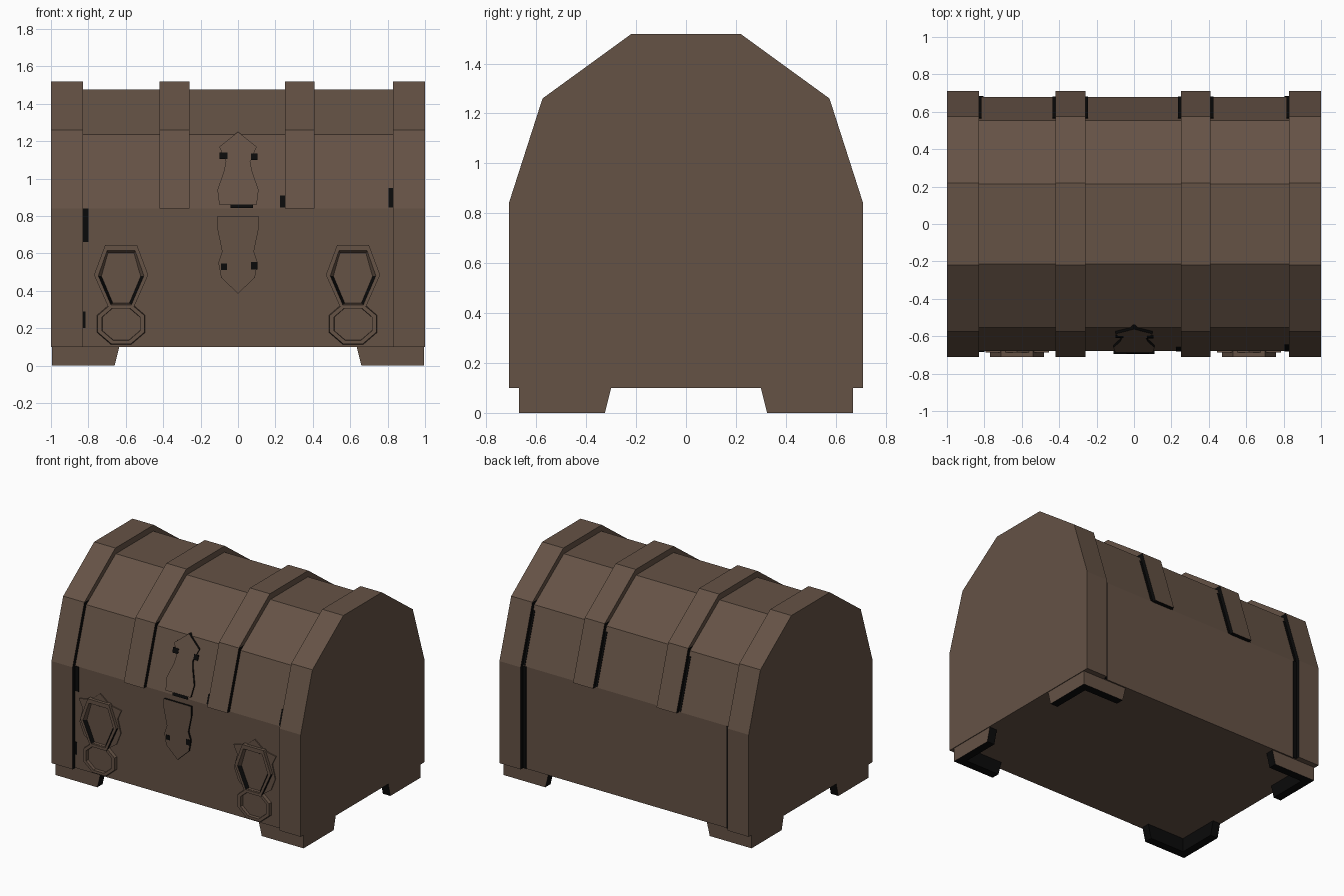
import bpy, bmesh, math

if "Cube" in bpy.data.objects:
    bpy.data.objects.remove(bpy.data.objects["Cube"])


def material(name, rgb):
    m = bpy.data.materials.new(name)
    m.diffuse_color = (*rgb, 1)
    m.use_nodes = True
    m.node_tree.nodes["Principled BSDF"].inputs["Base Color"].default_value = m.diffuse_color
    return m


brown = material("dark brown wood", (0.130, 0.085, 0.060))
black = material("black gaps", (0.003, 0.003, 0.003))


def loft(name, loops, closed=False, dark=None, cut=None):
    """Join loops of points with quads; cap the ends unless closed into a ring.
    dark(normal, centre) picks black faces; cut splits faces at a height."""
    bm = bmesh.new()
    rows = [[bm.verts.new(p) for p in lp] for lp in loops]
    n = len(rows[0])
    for a, b in list(zip(rows, rows[1:])) + ([(rows[-1], rows[0])] if closed else []):
        for i in range(n):
            j = (i + 1) % n
            bm.faces.new((a[i], a[j], b[j], b[i]))
    if not closed:
        bm.faces.new(rows[0])
        bm.faces.new(rows[-1])
    if cut:
        bmesh.ops.bisect_plane(bm, geom=bm.verts[:] + bm.edges[:] + bm.faces[:],
                               plane_co=(0, 0, cut), plane_no=(0, 0, 1))
    bmesh.ops.recalc_face_normals(bm, faces=bm.faces)
    bm.normal_update()
    for f in bm.faces:
        if dark and dark(f.normal, f.calc_center_median()):
            f.material_index = 1
    me = bpy.data.meshes.new(name)
    bm.to_mesh(me)
    bm.free()
    me.materials.append(brown)
    me.materials.append(black)
    bpy.context.collection.objects.link(bpy.data.objects.new(name, me))


def along_x(name, prof, x0, x1, **kw):
    loft(name, [[(x, y, z) for y, z in prof] for x in (x0, x1)], **kw)


def along_y(name, prof, y0, y1, **kw):
    loft(name, [[(x, y, z) for x, z in prof] for y in (y0, y1)], **kw)


def mirrored(half):
    """Half outline (first coordinate >= 0) to a full symmetric outline."""
    return half + [(-a, b) for a, b in reversed(half) if a > 1e-6]


# Body and lid panels, recessed between the bands
along_x("body_panels", mirrored([(0.68, 0.1), (0.68, 0.84)]), -0.83, 0.83)
along_x("lid_panels", mirrored([(0.68, 0.84), (0.553, 1.235), (0.215, 1.475)]), -0.83, 0.83)

# Raised end boards and lid bands; lower step sides are black
band = mirrored([(0.71, 0.84), (0.575, 1.26), (0.22, 1.518)])


def step(n, c):
    inward = abs(n.x) > 0.9 and abs(c.x) < 0.99 and c.z < 1.26
    return inward or (n.z < -0.9 and c.z > 0.5)


for side, x0, x1 in (("left", -1, -0.83), ("right", 0.83, 1)):
    along_x(side + "_body_end", mirrored([(0.71, 0.1), (0.71, 0.84)]), x0, x1, dark=step)
    along_x(side + "_lid_end", band, x0, x1, dark=step, cut=1.26)
along_x("left_lid_band", band, -0.42, -0.26, dark=step, cut=1.26)
along_x("right_lid_band", band, 0.25, 0.41, dark=step, cut=1.26)

# L-shaped corner feet, black on all but the outer faces
for sx in (-1, 1):
    for sy in (-1, 1):
        along_y("foot_front_board", [(sx * 0.995, 0), (sx * 0.66, 0), (sx * 0.635, 0.1), (sx * 0.995, 0.1)],
                sy * 0.67, sy * 0.61, dark=lambda n, c: n.y * sy < 0.5 and n.x * sx < 0.5)
        along_x("foot_side_board", [(sy * 0.67, 0), (sy * 0.325, 0), (sy * 0.30, 0.1), (sy * 0.67, 0.1)],
                sx * 0.995, sx * 0.935, dark=lambda n, c: n.x * sx < 0.5 and n.y * sy < 0.5)


# Wall depth by height: upright body, then sloping lid
def wall(z):
    return 0.68 - max(0, z - 0.84) * 0.127 / 0.395


def patch(name, x0, x1, z0, z1, sy=-1, lift=0.004):
    """Thin black plate lying on the front or back wall."""
    rect = [(x0, z0), (x1, z0), (x1, z1), (x0, z1)]
    loft(name, [[(x, sy * (wall(z) + d), z) for x, z in rect] for d in (lift - 0.005, lift)],
         dark=lambda n, c: True)


# Black gaps beside the bands
for r in ((-0.83, -0.80, 0.66, 0.84), (-0.83, -0.815, 0.2, 0.29),
          (0.225, 0.25, 0.845, 0.91), (0.805, 0.83, 0.845, 0.95)):
    patch("front_gap", *r)
for x, s in ((-0.83, 1), (-0.42, -1), (-0.26, 1), (0.25, -1), (0.41, 1), (0.83, -1)):
    patch("back_lid_gap", *sorted((x, x + s * 0.015)), 0.845, 1.2, sy=1)
for s in (-1, 1):
    patch("back_body_gap", *sorted((s * 0.83, s * 0.805)), 0.1, 0.84, sy=1)


# Lock plates with black rims; the upper one follows the slope of the lid
def rim(n, c):
    return abs(n.y) < 0.7


upper = mirrored([(0, 1.25), (0.10, 1.17), (0.065, 1.09), (0.075, 1.04), (0.11, 0.94), (0.10, 0.86)])
lower = mirrored([(0.11, 0.80), (0.11, 0.73), (0.085, 0.61), (0.105, 0.55), (0.09, 0.47), (0, 0.385)])
for name, outline in (("upper_lock_plate", upper), ("lower_lock_plate", lower)):
    loft(name, [[(x, -wall(z) - d, z) for x, z in outline] for d in (-0.01, 0.014)], dark=rim)
for r in ((-0.04, 0.08, 0.843, 0.862), (0.07, 0.105, 1.1, 1.135), (-0.1, -0.055, 1.105, 1.14),
          (0.07, 0.105, 0.515, 0.555), (-0.09, -0.06, 0.51, 0.545)):
    patch("lock_gap", *r, lift=0.016)

# Ornamental handles: back plate, raised frame and hanging ring
plate = mirrored([(0, 0.695), (0.075, 0.635), (0.17, 0.615), (0.14, 0.55), (0.165, 0.45), (0.13, 0.36), (0.06, 0.31)])
outer = mirrored([(0.085, 0.645), (0.145, 0.485), (0.065, 0.305)])
inner = mirrored([(0.075, 0.615), (0.122, 0.48), (0.055, 0.325)])
recess = mirrored([(0.068, 0.60), (0.102, 0.478), (0.042, 0.335)])


def flat_ring(name, cx, loops, dark=None):
    loft(name, [[(cx + x, y, z) for x, z in lp] for lp, y in loops], True, dark)


def octagon(rx, rz):
    a = [math.pi / 8 + i * math.pi / 4 for i in range(8)]
    return [(rx * math.cos(t) / 0.924, 0.223 + rz * math.sin(t) / 0.924) for t in a]


for side, cx in (("left", -0.625), ("right", 0.615)):
    along_y(side + "_handle_plate", [(cx + x, z) for x, z in plate], -0.67, -0.688)
    flat_ring(side + "_handle_frame", cx,
              ((outer, -0.68), (outer, -0.71), (inner, -0.71), (recess, -0.684)),
              lambda n, c: n.y > -0.95 and 0.34 < c.z < 0.5)
    flat_ring(side + "_handle_ring", cx, ((octagon(0.13, 0.112), -0.675), (octagon(0.125, 0.107), -0.703),
                                          (octagon(0.102, 0.088), -0.703), (octagon(0.1, 0.086), -0.675)))
